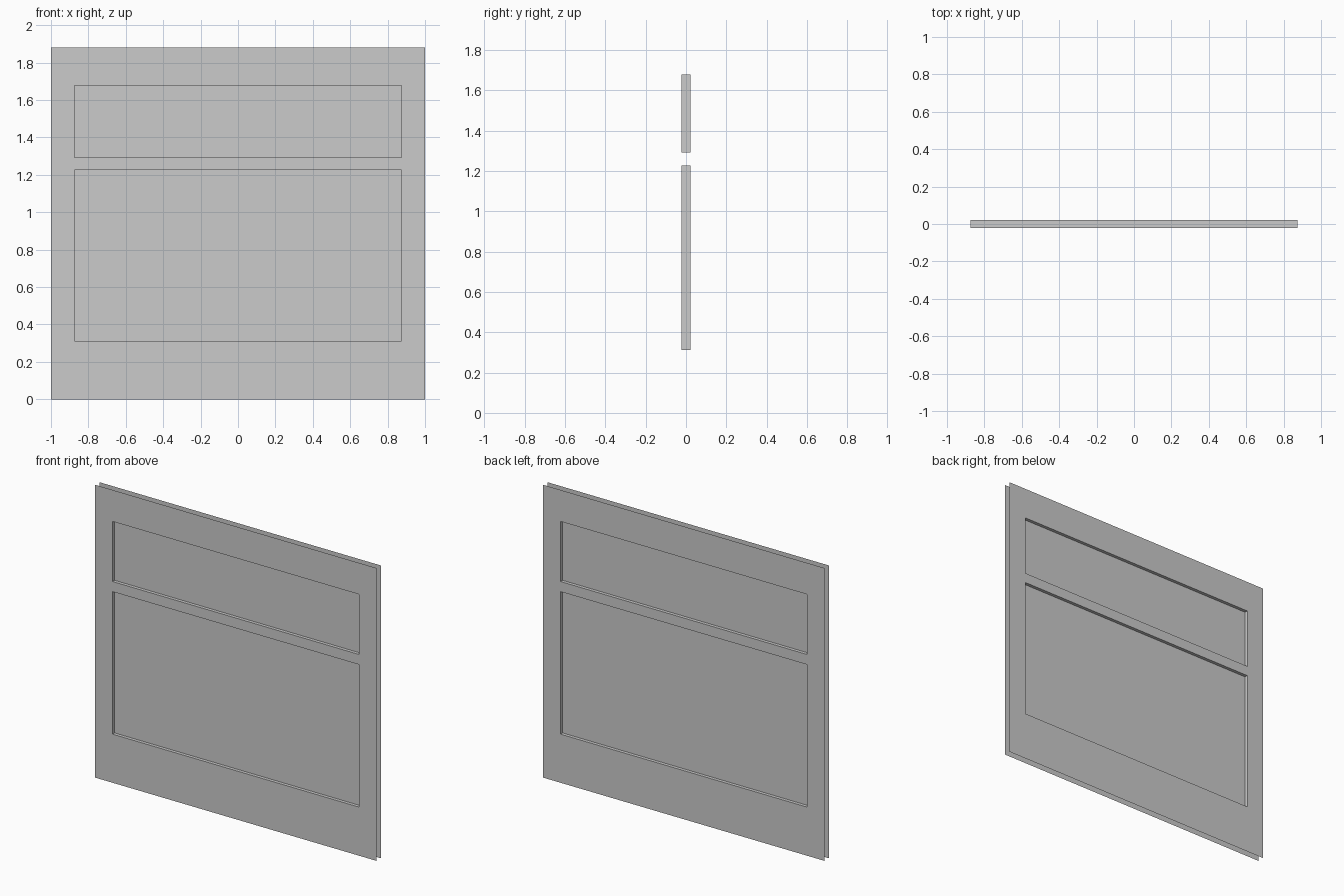
import bpy
import bmesh

cube = bpy.data.objects.get("Cube")
if cube:
    bpy.data.objects.remove(cube, do_unlink=True)

HALF_DEPTH = 0.022
PANEL_DEPTH = 0.001
COLUMNS = [-1.0, -0.875, 0.875, 1.0]
ROWS = [0.0, 0.312, 1.227, 1.292, 1.678, 1.88]
WINDOWS = {(1, 1), (1, 3)}  # (column, row) cells that are recessed

grey = bpy.data.materials.new("plain grey")
grey.use_nodes = True
grey.diffuse_color = (0.6, 0.6, 0.6, 1)
grey.node_tree.nodes["Principled BSDF"].inputs["Base Color"].default_value = (0.6, 0.6, 0.6, 1)


def make_object(name, quads):
    """Build quads on the front side and mirror them to the back."""
    bm = bmesh.new()
    for quad in quads:
        bm.faces.new([bm.verts.new(p) for p in quad])
    bmesh.ops.remove_doubles(bm, verts=bm.verts, dist=0.0001)
    mesh = bpy.data.meshes.new(name)
    bm.to_mesh(mesh)
    bm.free()
    mesh.materials.append(grey)
    obj = bpy.data.objects.new(name, mesh)
    bpy.context.collection.objects.link(obj)
    mirror = obj.modifiers.new("back side", 'MIRROR')
    mirror.use_axis = (False, True, False)
    mirror.use_mirror_merge = False


def cell_corners(col, row, y):
    x0, x1 = COLUMNS[col:col + 2]
    z0, z1 = ROWS[row:row + 2]
    return [(x0, y, z0), (x1, y, z0), (x1, y, z1), (x0, y, z1)]


# Open-edged face sheet around the two openings
cells = [(c, r) for c in range(len(COLUMNS) - 1) for r in range(len(ROWS) - 1)]
make_object("door_sheet", [cell_corners(c, r, -HALF_DEPTH)
                           for c, r in cells if (c, r) not in WINDOWS])

# Recess walls and the sunken panel of each opening
for name, cell in zip(("lower", "upper"), sorted(WINDOWS)):
    outer = cell_corners(*cell, -HALF_DEPTH)
    inner = cell_corners(*cell, -PANEL_DEPTH)
    walls = [(outer[i], outer[(i + 1) % 4], inner[(i + 1) % 4], inner[i]) for i in range(4)]
    make_object(name + "_recess_walls", walls)
    make_object(name + "_panel", [inner])
